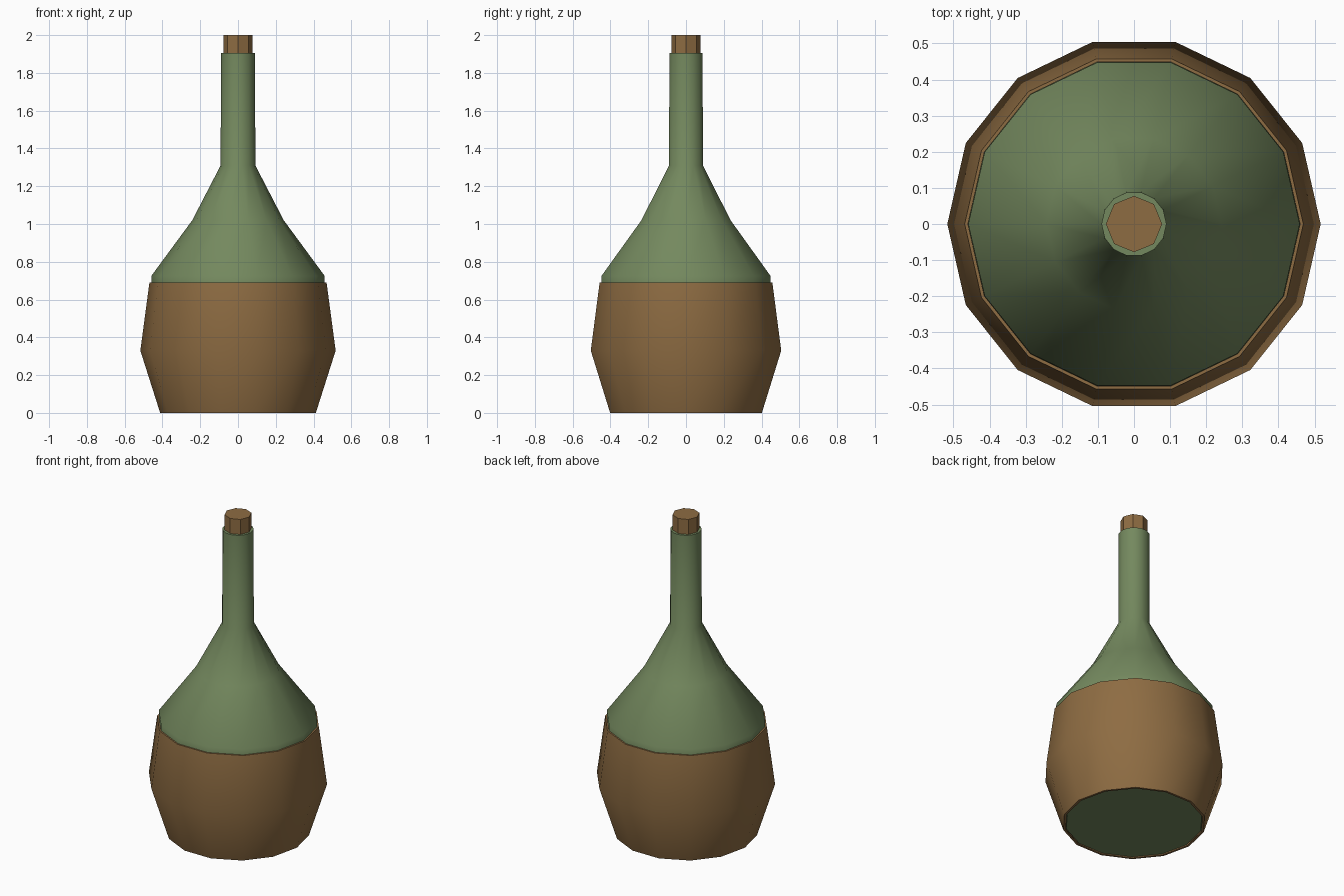
import bpy, bmesh, math

if "Cube" in bpy.data.objects:
    bpy.data.objects.remove(bpy.data.objects["Cube"])


def material(name, rgb):
    m = bpy.data.materials.new(name)
    m.diffuse_color = (*rgb, 1)
    m.use_nodes = True
    m.node_tree.nodes["Principled BSDF"].inputs["Base Color"].default_value = m.diffuse_color
    return m


def lathe(name, profile, sides, mat, closed=False, smooth=True):
    """Spin (radius, height) points into a solid; closed loops the profile, else ends are capped."""
    bm = bmesh.new()
    rings = [[bm.verts.new((r * math.cos(math.tau * i / sides),
                            r * math.sin(math.tau * i / sides), z))
              for i in range(sides)] for r, z in profile]
    pairs = list(zip(rings, rings[1:]))
    if closed:
        pairs.append((rings[-1], rings[0]))
    else:
        bm.faces.new(rings[0][::-1])
        bm.faces.new(rings[-1])
    for low, high in pairs:
        for i in range(sides):
            j = (i + 1) % sides
            bm.faces.new((low[i], low[j], high[j], high[i]))
    bmesh.ops.recalc_face_normals(bm, faces=bm.faces[:])
    mesh = bpy.data.meshes.new(name)
    bm.to_mesh(mesh)
    bm.free()
    mesh.materials.append(mat)
    ob = bpy.data.objects.new(name, mesh)
    bpy.context.collection.objects.link(ob)
    if smooth:
        bpy.ops.object.select_all(action='DESELECT')
        bpy.context.view_layer.objects.active = ob
        ob.select_set(True)
        bpy.ops.object.shade_smooth_by_angle(angle=math.radians(45))
    return ob


glass = material("green_glass", (0.175, 0.25, 0.113))
wicker = material("brown_wicker", (0.27, 0.15, 0.055))

# Glass bottle: hidden body inside the basket, shoulder, then neck
lathe("bottle", [(0.395, 0.005), (0.50, 0.33), (0.459, 0.68), (0.459, 0.725),
                 (0.242, 1.02), (0.092, 1.31), (0.09, 1.905)], 14, glass)

# Basket: thin sleeve around the lower bottle
lathe("basket", [(0.412, 0), (0.517, 0.33), (0.469, 0.69),
                 (0.46, 0.69), (0.505, 0.33), (0.398, 0)], 14, wicker, closed=True)

# Cork stopper
lathe("cork", [(0.078, 1.88), (0.078, 2.0)], 8, wicker, smooth=False)
